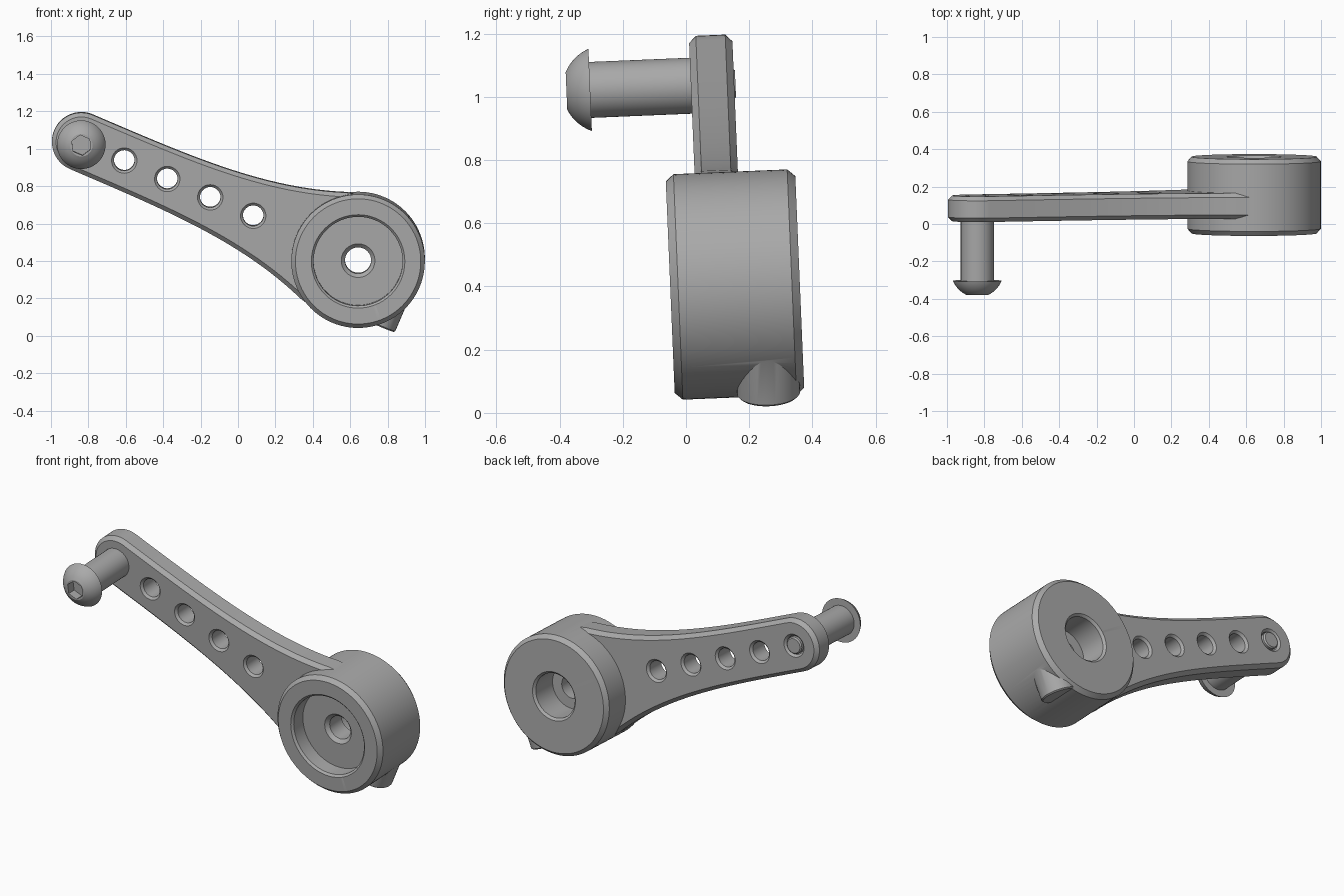
import bpy, bmesh, math
from mathutils import Matrix

old = bpy.data.objects.get("Cube")
if old:
    bpy.data.objects.remove(old, do_unlink=True)

grey = bpy.data.materials.new("plain grey")
grey.use_nodes = True
COLOUR = (0.40, 0.40, 0.40, 1)
grey.diffuse_color = COLOUR
grey.node_tree.nodes["Principled BSDF"].inputs["Base Color"].default_value = COLOUR

# Crank frame: origin at the hub, arm along -X, hub axis along Y
FRAME = (Matrix.Translation((0.642, 0.155, 0.406))
         @ Matrix.Rotation(math.radians(2.4), 4, 'X')
         @ Matrix.Rotation(math.radians(23.2), 4, 'Y'))
REACH = 1.61        # hub centre to pin centre
HUB_R = 0.357
ARM_FRONT, ARM_BACK = -0.113, 0.024


def to_object(name, bm, place=Matrix()):
    bmesh.ops.transform(bm, matrix=FRAME @ place, verts=bm.verts)
    bmesh.ops.recalc_face_normals(bm, faces=bm.faces)
    mesh = bpy.data.meshes.new(name)
    bm.to_mesh(mesh)
    bm.free()
    mesh.materials.append(grey)
    obj = bpy.data.objects.new(name, mesh)
    bpy.context.collection.objects.link(obj)
    return obj


def lathe(name, profile, steps=64, place=Matrix()):
    """Spin (radius, y) points around the Y axis into a closed solid."""
    bm = bmesh.new()
    verts = [bm.verts.new((r, y, 0)) for r, y in profile]
    edges = [bm.edges.new(pair) for pair in zip(verts, verts[1:])]
    bmesh.ops.spin(bm, geom=verts + edges, cent=(0, 0, 0), axis=(0, 1, 0),
                   angle=math.tau, steps=steps)
    bmesh.ops.remove_doubles(bm, verts=bm.verts, dist=1e-4)
    return to_object(name, bm, place)


def activate(obj):
    bpy.ops.object.select_all(action='DESELECT')
    obj.select_set(True)
    bpy.context.view_layer.objects.active = obj


def combine(obj, other, operation):
    mod = obj.modifiers.new("combine", 'BOOLEAN')
    mod.object, mod.operation, mod.solver = other, operation, 'EXACT'
    activate(obj)
    bpy.ops.object.modifier_apply(modifier=mod.name)
    bpy.data.objects.remove(other, do_unlink=True)


def smooth(obj):
    activate(obj)
    bpy.ops.object.shade_smooth_by_angle(angle=math.radians(25))


def along_arm(s):
    return Matrix.Translation((-s, 0, 0))


# Hub with chamfered rims
crank = lathe("crank_body", [(0, -0.205), (HUB_R - 0.022, -0.205), (HUB_R, -0.18),
                             (HUB_R, 0.18), (HUB_R - 0.022, 0.205), (0, 0.205)], 96)

# Flared arm: half outline, mirrored, closed by a round tip
TIP_R = 0.157
flare = []
for i in range(33):
    s = 1.6 * i / 32
    t = TIP_R + 0.047 * (1.6 - s) ** 3.5
    if s < HUB_R - 0.01:
        inner = math.sqrt((HUB_R - 0.003) ** 2 - s * s)
        t = min(t, inner) if s < 0.16 else t
    if s >= 0.05:
        flare.append((-s, t))
tip = [(-REACH - TIP_R * math.sin(a), TIP_R * math.cos(a))
       for a in (math.pi * i / 24 for i in range(25))]
outline = flare + tip + [(x, -z) for x, z in reversed(flare)]
bm = bmesh.new()
face = bm.faces.new([bm.verts.new((x, ARM_FRONT, z)) for x, z in outline])
ext = bmesh.ops.extrude_face_region(bm, geom=[face])
bmesh.ops.translate(bm, vec=(0, ARM_BACK - ARM_FRONT, 0),
                    verts=[v for v in ext["geom"] if isinstance(v, bmesh.types.BMVert)])
arm = to_object("arm", bm)
bevel = arm.modifiers.new("chamfer", 'BEVEL')
bevel.width, bevel.segments = 0.022, 1
bevel.limit_method, bevel.angle_limit = 'ANGLE', math.radians(60)
activate(arm)
bpy.ops.object.modifier_apply(modifier="chamfer")
combine(crank, arm, 'UNION')

# Clamp boss running across the arm direction, low on the hub
boss = lathe("clamp_boss", [(0, -0.283), (0.093, -0.283), (0.1, -0.276), (0.1, -0.05), (0, -0.05)],
             32, Matrix.Translation((0.235, 0.092, 0)) @ Matrix.Rotation(math.pi / 2, 4, 'X'))
combine(crank, boss, 'UNION')

# Stepped bore: wide front recess, through hole, rear recess
bore = lathe("bore_cutter", [(0, -0.25), (0.295, -0.25), (0.238, -0.193), (0.238, -0.105),
                             (0.09, -0.105), (0.07, -0.085), (0.07, 0.03), (0.132, 0.03),
                             (0.132, 0.192), (0.19, 0.25), (0, 0.25)])
combine(crank, bore, 'DIFFERENCE')

# Countersunk holes at even steps, the last one taking the pin
for i in range(5):
    hole = lathe("hole_cutter", [(0, -0.15), (0.105, -0.15), (0.055, -0.1), (0.055, 0.011),
                                 (0.105, 0.061), (0, 0.061)], 32, along_arm(REACH - 0.25 * i))
    combine(crank, hole, 'DIFFERENCE')
smooth(crank)

# Handle pin: domed button head, thick shaft, thin end through the arm
BASE, CAP_R, CAP_H = -0.432, 0.1396, 0.051
dome = []
for i in range(9):
    h = CAP_H + 0.075 * (1 - i / 8)
    dome.append((math.sqrt(CAP_R ** 2 - h * h), BASE + CAP_H - h))
pin = lathe("handle_pin", [(0, dome[0][1])] + dome +
            [(0.0885, BASE), (0.0885, ARM_FRONT + 0.002), (0.05, ARM_FRONT + 0.002),
             (0.05, 0.02), (0.043, 0.028), (0, 0.028)], 64, along_arm(REACH))
socket = lathe("socket_cutter", [(0, -0.6), (0.055, -0.6), (0.055, -0.455), (0, -0.455)],
               6, along_arm(REACH))
combine(pin, socket, 'DIFFERENCE')
smooth(pin)
